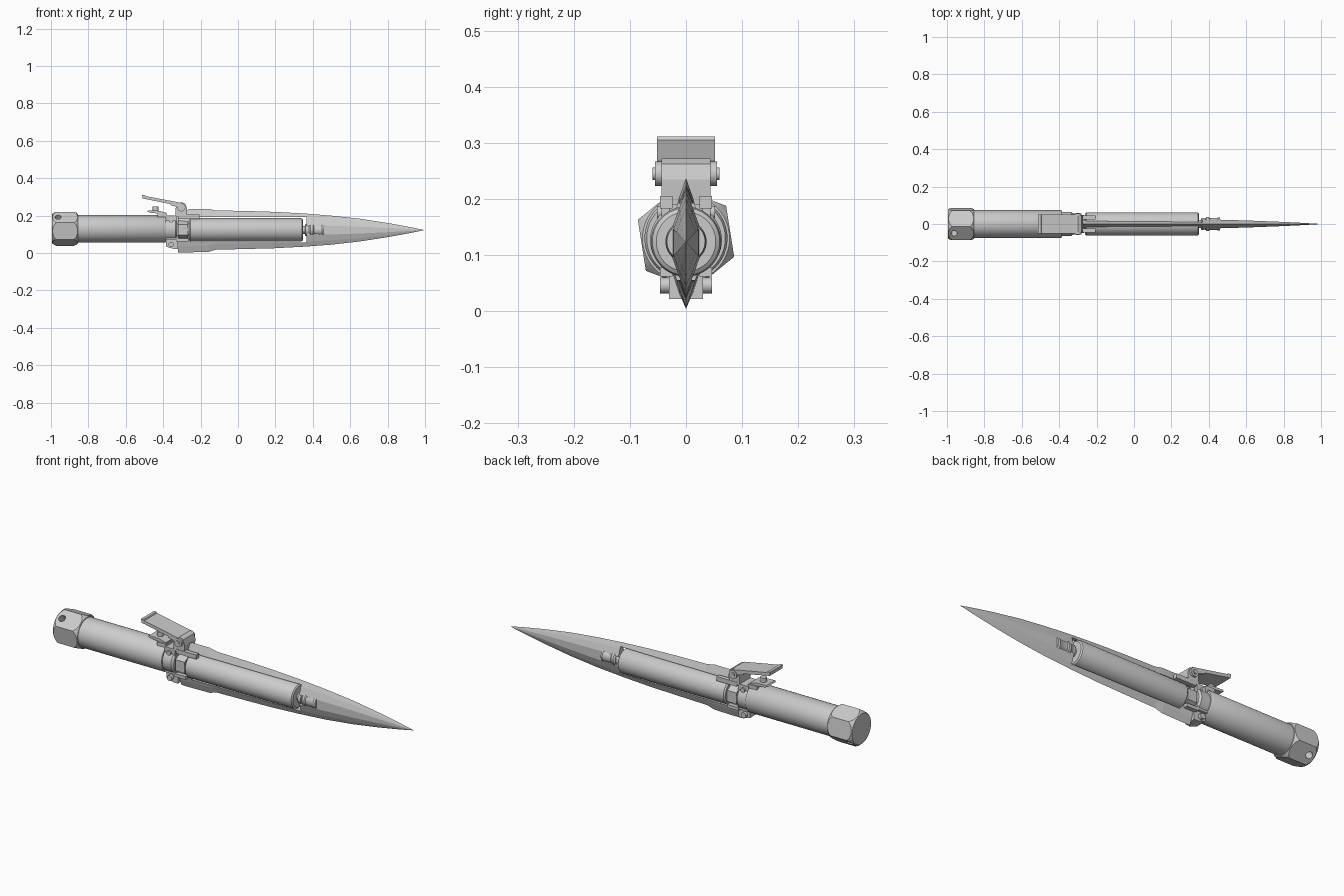
import bpy, bmesh, math
from mathutils import Matrix

if "Cube" in bpy.data.objects:
    bpy.data.objects.remove(bpy.data.objects["Cube"])

ZC = 0.124  # axis height


def finish(name, bm, smooth=False):
    bmesh.ops.recalc_face_normals(bm, faces=bm.faces)
    me = bpy.data.meshes.new(name)
    bm.to_mesh(me)
    bm.free()
    ob = bpy.data.objects.new(name, me)
    bpy.context.collection.objects.link(ob)
    bpy.ops.object.select_all(action='DESELECT')
    bpy.context.view_layer.objects.active = ob
    ob.select_set(True)
    if smooth:
        bpy.ops.object.shade_smooth_by_angle(angle=math.radians(35))
    return ob


def loft(name, rings, smooth=False):
    bm = bmesh.new()
    vs = [[bm.verts.new(p) for p in r] for r in rings]
    n = len(rings[0])
    for a, b in zip(vs, vs[1:]):
        for i in range(n):
            j = (i + 1) % n
            bm.faces.new((a[i], a[j], b[j], b[i]))
    bm.faces.new(vs[0])
    bm.faces.new(vs[-1])
    return finish(name, bm, smooth)


def turned(name, profile, z=ZC, n=48, start=0.0):
    """Closed turning about the x direction, profile = (x, radius)."""
    ang = [math.radians(start) + 2 * math.pi * i / n for i in range(n)]
    return loft(name, [[(x, r * math.cos(a), z + r * math.sin(a)) for a in ang]
                       for x, r in profile], n > 8)


def slab(name, outline, y0, y1):
    """Side outline in (x, z) extruded along y."""
    return loft(name, [[(x, y, z) for x, z in outline] for y in (y0, y1)])


def box(name, x0, x1, y0, y1, z0, z1):
    return slab(name, [(x0, z0), (x1, z0), (x1, z1), (x0, z1)], y0, y1)


def pin(name, x, z, r, y0, y1, n=24):
    return loft(name, [[(x + r * math.cos(2 * math.pi * i / n), y,
                         z + r * math.sin(2 * math.pi * i / n)) for i in range(n)]
                       for y in (y0, y1)], True)


def boolean(ob, tool, op='DIFFERENCE'):
    m = ob.modifiers.new("cut", 'BOOLEAN')
    m.operation, m.object, m.solver = op, tool, 'EXACT'
    bpy.ops.object.select_all(action='DESELECT')
    bpy.context.view_layer.objects.active = ob
    ob.select_set(True)
    bpy.ops.object.modifier_apply(modifier="cut")
    bpy.data.objects.remove(tool)


# blade: stations of x, bottom, top, half thickness
stations = [(-0.32, 0.004, 0.20, 0.025), (-0.26, 0.004, 0.237, 0.025),
            (-0.16, 0.006, 0.237, 0.025), (-0.12, 0.018, 0.228, 0.025),
            (0.05, 0.022, 0.225, 0.025), (0.2, 0.026, 0.220, 0.025),
            (0.35, 0.034, 0.212, 0.025), (0.5, 0.045, 0.2, 0.022),
            (0.65, 0.062, 0.184, 0.017), (0.8, 0.085, 0.161, 0.011),
            (0.92, 0.107, 0.139, 0.005), (0.995, 0.1225, 0.1235, 0.0005)]
rings = []
for x, lo, hi, w in stations:
    c, h = (lo + hi) / 2, (hi - lo) / 2
    sec = [(0.0, 1), (0.5, 0.7), (1, 0.3), (1, -0.3), (0.5, -0.7),
           (0.0, -1), (-0.5, -0.7), (-1, -0.3), (-1, 0.3), (-0.5, 0.7)]
    rings.append([(x, w * u, c + h * v) for u, v in sec])
blade = loft("blade", rings)
boolean(blade, box("slot", -0.25, 0.365, -0.1, 0.1, 0.056, 0.192))

# gas cartridge, its neck and nozzle
turned("cartridge", [(-0.262, 0.055), (-0.255, 0.0625), (0.335, 0.0625),
                     (0.343, 0.060), (0.348, 0.053)])
turned("cartridge_neck", [(0.34, 0.022), (0.358, 0.022), (0.36, 0.032),
                          (0.376, 0.032), (0.378, 0.02), (0.395, 0.02)])
turned("nozzle", [(0.38, 0.030), (0.388, 0.037), (0.40, 0.037),
                  (0.405, 0.033), (0.445, 0.033), (0.45, 0.036),
                  (0.46, 0.034)], n=24)
turned("cartridge_nut", [(-0.32, 0.057), (-0.268, 0.057)], n=6, start=30)
turned("cartridge_seat", [(-0.275, 0.042), (-0.25, 0.042)])

# handle and chamfered hexagonal cap with a cross hole
turned("handle", [(-0.88, 0.074), (-0.39, 0.074), (-0.384, 0.070)], z=0.13)
cap = turned("handle_cap", [(-0.995, 0.092), (-0.855, 0.092)], z=0.13, n=6, start=-21)
boolean(cap, turned("chamfer", [(-0.998, 0.074), (-0.985, 0.085), (-0.97, 0.093),
                                (-0.88, 0.093), (-0.865, 0.086), (-0.853, 0.076)], z=0.13),
        'INTERSECT')
hole = pin("hole", 0, 0, 0.017, -0.2, 0.2)
hole.data.transform(Matrix.Translation((-0.962, 0, 0.13))
                    @ Matrix.Rotation(math.radians(-51), 4, 'X'))
boolean(cap, hole)

# guard body between handle and blade
slab("guard", [(-0.385, 0.035), (-0.345, 0.022), (-0.32, 0.022), (-0.318, 0.19),
               (-0.275, 0.19), (-0.275, 0.20), (-0.385, 0.20)], -0.03, 0.03)
turned("guard_collar", [(-0.387, 0.064), (-0.335, 0.064), (-0.325, 0.056)], z=0.127)
box("guard_block", -0.385, -0.325, -0.044, 0.044, 0.07, 0.20)
for side in (-1, 1):
    a, b = sorted((side * 0.030, side * 0.046))
    pin("guard_lug", -0.357, 0.046, 0.014, a, b)
    pin("guard_screw_upper", -0.357, 0.176, 0.012, *sorted((side * 0.03, side * 0.052)))
    a, b = sorted((side * 0.024, side * 0.046))
    box("guard_rail", -0.32, -0.205, a, b, 0.183, 0.205)
    box("guard_rib", -0.33, -0.265, a, b, 0.062, 0.078)

# lever bracket with pivot
slab("lever_bracket", [(-0.335, 0.195), (-0.275, 0.195), (-0.272, 0.235), (-0.28, 0.262),
                       (-0.30, 0.272), (-0.322, 0.266), (-0.333, 0.24)], -0.044, 0.044)
pin("lever_pivot", -0.303, 0.245, 0.022, -0.055, 0.055)
pin("pivot_bolt", -0.303, 0.245, 0.011, -0.06, 0.06)

# thumb lever: sloping plate with side flanges and a raised end
slab("lever", [(-0.31, 0.252), (-0.30, 0.268), (-0.495, 0.305), (-0.498, 0.311),
               (-0.513, 0.311), (-0.510, 0.291), (-0.495, 0.289)], -0.052, 0.052)
for y in (-0.052, 0.042):
    slab("lever_flange", [(-0.29, 0.262), (-0.36, 0.275), (-0.36, 0.256), (-0.30, 0.24)],
         y, y + 0.01)

# release valve and its tab beneath the lever
turned_tab = slab("valve_tab", [(-0.485, 0.221), (-0.47, 0.216), (-0.385, 0.207),
                                (-0.385, 0.216), (-0.42, 0.226), (-0.48, 0.228)], -0.035, 0.035)
box("valve_base", -0.43, -0.38, -0.04, 0.04, 0.185, 0.211)
bpy.ops.mesh.primitive_cylinder_add(vertices=24, radius=0.016, depth=0.026,
                                    location=(-0.44, 0, 0.235))
bpy.context.object.name = "valve_button"
bpy.ops.object.shade_smooth_by_angle()
